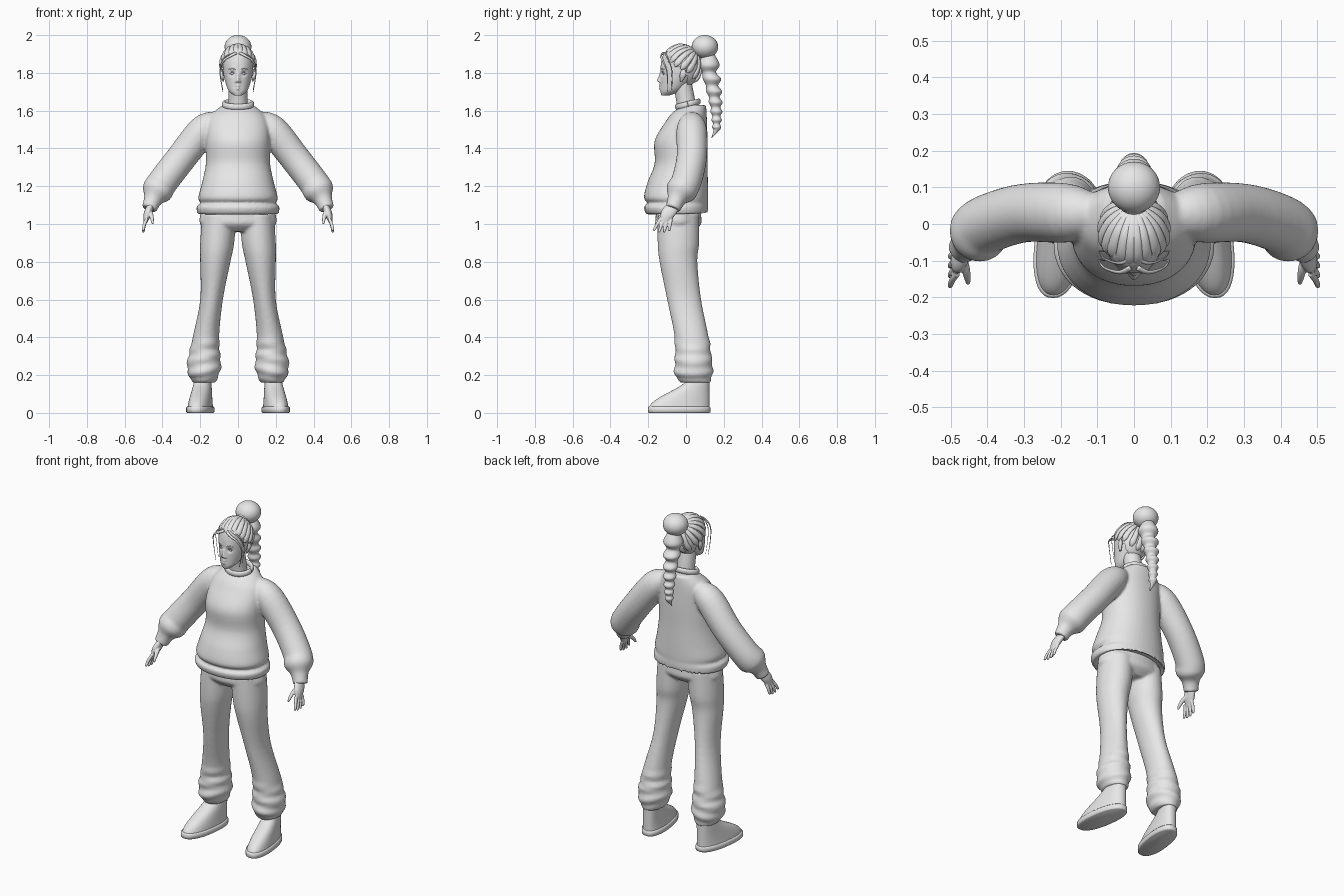
import bpy, bmesh, math
from mathutils import Vector

cube = bpy.data.objects.get("Cube")
if cube:
    bpy.data.objects.remove(cube, do_unlink=True)

shade = (.8, .8, .8, 1)
material = bpy.data.materials.new("light grey")
material.use_nodes = True
material.diffuse_color = shade
material.node_tree.nodes["Principled BSDF"].inputs["Base Color"].default_value = shade

skull = Vector((0, -.025, 1.83))
skull_radii = Vector((.09, .1, .113))


def face_side(point):
    return Vector((0, 1, 0))


def face_outward(point):
    return point - skull


def spline(keys, steps):
    """Catmull-Rom interpolation of key tuples."""
    padded = [keys[0], *keys, keys[-1]]
    rows = []
    for quad in zip(padded, padded[1:], padded[2:], padded[3:]):
        for i in range(steps):
            t = i / steps
            rows.append([b + t / 2 * (c - a + t * (2 * a - 5 * b + 4 * c - d + t * (3 * (b - c) + d - a)))
                         for a, b, c, d in zip(*quad)])
    return rows + [list(keys[-1])]


def skin(bm, frames, segments, power):
    """Bridge rings given as (centre, first axis, second axis)."""
    rings = []
    for centre, first, second in frames:
        ring = []
        for k in range(segments):
            angle = math.tau * k / segments
            c, s = [math.copysign(abs(w) ** (2 / power), w) for w in (math.cos(angle), math.sin(angle))]
            ring.append(bm.verts.new(centre + first * c + second * s))
        rings.append(ring)
    for low, high in zip(rings, rings[1:]):
        for k in range(segments):
            bm.faces.new((low[k - 1], low[k], high[k], high[k - 1]))
    bm.faces.new(rings[0][::-1])
    bm.faces.new(rings[-1])


def stack(bm, keys, segments=40, steps=5, power=2):
    """Level rings: z, half width, half depth, y, x."""
    frames = [(Vector((x, y, z)), Vector((wide, 0, 0)), Vector((0, deep, 0)))
              for z, wide, deep, y, x in spline(keys, steps)]
    skin(bm, frames, segments, power)


def tube(bm, keys, up=face_side, flat=1, segments=16, steps=5):
    """Rings across a path: x, y, z, radius; flat squashes along up."""
    rows = spline(keys, steps)
    points = [Vector(row[:3]) for row in rows]
    frames = []
    for i, (point, row) in enumerate(zip(points, rows)):
        along = (points[min(i + 1, len(points) - 1)] - points[max(i - 1, 0)]).normalized()
        side = up(point)
        side = (side - along * side.dot(along)).normalized()
        frames.append((point, side.cross(along) * row[3], side * row[3] * flat))
    skin(bm, frames, segments, power=2)


def ball(bm, centre, radii):
    verts = bmesh.ops.create_uvsphere(bm, u_segments=48, v_segments=24, radius=1)["verts"]
    bmesh.ops.scale(bm, vec=radii, verts=verts)
    bmesh.ops.translate(bm, vec=centre, verts=verts)


def mirror(bm):
    copy = bmesh.ops.duplicate(bm, geom=bm.verts[:] + bm.edges[:] + bm.faces[:])["geom"]
    for item in copy:
        if isinstance(item, bmesh.types.BMVert):
            item.co.x *= -1


def finish(name, bm, voxel=0):
    """Make the object; a voxel size blends overlapping pieces into one surface."""
    bmesh.ops.recalc_face_normals(bm, faces=bm.faces)
    mesh = bpy.data.meshes.new(name)
    bm.to_mesh(mesh)
    bm.free()
    mesh.materials.append(material)
    mesh.shade_smooth()
    part = bpy.data.objects.new(name, mesh)
    bpy.context.collection.objects.link(part)
    if voxel:
        remesh = part.modifiers.new("blend", "REMESH")
        remesh.mode, remesh.voxel_size, remesh.use_smooth_shade = "VOXEL", voxel, True
        soften = part.modifiers.new("soften", "SMOOTH")
        soften.factor, soften.iterations = .5, 4


# Sweater: mirrored puffed sleeves blended with the body
bm = bmesh.new()
tube(bm, [(.1, .03, 1.55, .05), (.18, .03, 1.5, .08), (.3, .03, 1.35, .08), (.4, 0, 1.22, .08),
          (.43, -.03, 1.17, .08), (.45, -.05, 1.13, .05), (.47, -.07, 1.08, .04)], segments=32)
mirror(bm)
body = [(1.07, .18, .13), (1.05, .21, .16), (1.09, .22, .17), (1.11, .2, .16), (1.14, .21, .17), (1.22, .19, .16),
        (1.32, .17, .14), (1.44, .17, .14), (1.54, .16, .11), (1.59, .13, .09), (1.63, .08, .06)]
stack(bm, [(z, wide, deep, .1 - .9 * deep, 0) for z, wide, deep in body], segments=48, power=2.15)
finish("sweater", bm, voxel=.008)

# Ribbed collar, lower at the front
bm = bmesh.new()
angles = [math.tau * k / 40 for k in range(41)]
tube(bm, [(.076 * math.cos(a), .01 + .058 * math.sin(a), 1.634 + .014 * math.sin(a), .01) for a in angles],
     up=lambda point: Vector((0, 0, 1)), flat=1.6, steps=1)
finish("collar", bm)

# Trousers: gathered legs blended with the hips
bm = bmesh.new()
stack(bm, [(1.05, .09, .11, -.04, .1), (.9, .09, .11, -.04, .11), (.8, .08, .1, -.04, .12), (.6, .06, .09, -.01, .14),
           (.4, .07, .09, .03, .17), (.26, .09, .1, .04, .18), (.2, .08, .1, .04, .18), (.16, .06, .08, .05, .18)])
bm.normal_update()
for vert in bm.verts:
    if .18 < vert.co.z < .38:
        vert.co += vert.normal * .005 * math.sin(vert.co.z * 90 + vert.co.x * 20)
mirror(bm)
stack(bm, [(1.13, .18, .12, -.04, 0), (1.05, .2, .12, -.04, 0), (1, .2, .12, -.04, 0), (.96, .14, .08, -.04, 0)])
finish("trousers", bm, voxel=.008)


# Feet: everything is built straight, then turned out and mirrored
def finish_feet(name, keys, steps=1):
    bm = bmesh.new()
    stack(bm, keys, steps=steps, power=2.3)
    for vert in bm.verts:
        vert.co.x -= .13 * vert.co.y
    mirror(bm)
    finish(name, bm)


heel = .125
upper = []
for i in range(17):
    t = i / 16
    deep = .063 + .098 * max(math.cos(t * math.pi / 2), 0) ** 1.5
    upper.append((.02 + .15 * t, .064 - .02 * t, deep, heel - deep, .195))
upper.append((.15, .035, .05, .05, .195))
finish_feet("shoe_uppers", upper)
finish_feet("shoe_soles", [(z, .07 - inset, .166 - inset, -.036, .195)
                           for z, inset in ((0, .006), (.004, 0), (.028, 0), (.034, .006))])
finish_feet("ankles", [(z, .036, .042, .05, .195) for z in (.1, .24)])

# Hands: palm, four fanned fingers and a thumb
bm = bmesh.new()
tube(bm, [(.45, -.05, 1.13, .02), (.465, -.07, 1.09, .02), (.48, -.1, 1.05, .02), (.49, -.115, 1.01, .01)], flat=1.8)
for i in range(4):
    knuckle = Vector((.482, -.135 + .019 * i, 1.03))
    reach = Vector((.02, -.036 + .008 * i, -.065 - .01 * math.sin(i)))
    finger = []
    for t, radius in ((0, .009), (.5, .009), (.95, .007), (1, .002)):
        joint = knuckle + reach * t
        finger.append((joint.x + .004 * math.sin(math.pi * t), joint.y, joint.z, radius))
    tube(bm, finger, segments=12)
tube(bm, [(.47, -.08, 1.07, .012), (.46, -.12, 1.05, .012), (.454, -.15, 1.02, .009), (.453, -.163, 1, .005)],
     up=lambda point: Vector((1, 0, 0)))
mirror(bm)
finish("hands", bm, voxel=.0035)

# Neck
bm = bmesh.new()
stack(bm, [(1.58, .06, .05, 0, 0), (1.64, .05, .05, 0, 0), (1.75, .05, .05, -.02, 0)])
finish("neck", bm)

# Head, with features pushed in or out of the face: x, z, size, depth
bm = bmesh.new()
stack(bm, [(1.68, .02, .02, -.11, 0), (1.7, .045, .05, -.085, 0), (1.73, .06, .07, -.065, 0), (1.79, .076, .095, -.04, 0),
           (1.86, .08, .095, -.036, 0), (1.91, .07, .08, -.03, 0), (1.94, .01, .02, -.03, 0)], segments=128, steps=14)
nose = [(0, 1.79, .01, .007), (0, 1.773, .01, .01), (0, 1.759, .01, .017), (.011, 1.754, .006, .008)]
sockets = [(.03, 1.797, .013, -.01), (.03, 1.82, .014, .003)]
mouth = [(0, 1.731, .011, .007), (0, 1.717, .01, .006), (0, 1.724, .004, -.004), (.012, 1.724, .004, -.003)]
for vert in bm.verts:
    if vert.co.y < -.05:
        x, z = abs(vert.co.x), vert.co.z
        for across, height, size, depth in nose + sockets + mouth:
            vert.co.y -= depth * math.exp(-((x - across) ** 2 + (z - height) ** 2) / size ** 2)
finish("head", bm)

# Eyes, lids and brows, ears
bm = bmesh.new()
ball(bm, (.03, -.111, 1.796), (.012, .012, .009))
mirror(bm)
finish("eyes", bm)
bm = bmesh.new()
for start, middle, end in (((.016, -.12, 1.794), (.03, -.125, 1.804), (.044, -.114, 1.796)),
                           ((.013, -.133, 1.817), (.03, -.13, 1.823), (.05, -.113, 1.818))):
    tube(bm, [(*start, .001), (*middle, .003), (*end, .001)], segments=8)
mirror(bm)
finish("lids_and_brows", bm)
bm = bmesh.new()
stack(bm, [(1.755, .004, .006, -.025, .077), (1.79, .009, .017, -.016, .087), (1.82, .004, .008, -.014, .085)])
mirror(bm)
finish("ears", bm)


# Hair cap cut along the hairline
def below_hairline(point):
    temple = -.065 if point.z > 1.825 else .005
    return point.z < 1.888 and (point.y < temple or point.z < 1.735)


bm = bmesh.new()
ball(bm, skull, skull_radii)
bmesh.ops.delete(bm, geom=[f for f in bm.faces if below_hairline(f.calc_center_median())], context="FACES")
finish("hair_cap", bm)

# Locks combed over the skull from the hairline to the tie
bm = bmesh.new()
tie = Vector((0, .05, 1.92))
hairline = spline([(.01, -.12, 1.89), (.06, -.095, 1.88), (.085, -.06, 1.835), (.09, .01, 1.8), (.02, .06, 1.735)], 2)
for root in hairline:
    lock = []
    for i in range(7):
        t = i / 6
        offset = Vector(root).lerp(tie, t) - skull
        reach = Vector([o / r for o, r in zip(offset, skull_radii)]).length
        point = skull + offset / reach * (1 + .05 * math.sin(math.pi * t))
        lock.append((*point, .018 * (1 - t / 2) * min(.4 + i, 1)))
    tube(bm, lock, up=face_outward, flat=.55)
# Loose strands framing the face
strand = [(.01, -.12, 1.905), (.04, -.132, 1.89), (.08, -.12, 1.86), (.095, -.1, 1.8), (.08, -.1, 1.7)]
for size, back in ((.009, 0), (.006, .025)):
    tube(bm, [(x, y + back, z + back / 2, size * (1 - i / 5)) for i, (x, y, z) in enumerate(strand)],
         up=face_outward, flat=.6)
mirror(bm)
finish("hair_locks", bm)

# Bun and the band at its base
bm = bmesh.new()
ball(bm, (0, .1, 1.938), (.071, .07, .062))
ball(bm, (0, .05, 1.915), (.037, .03, .037))
finish("bun", bm)

# Hanging braid of shrinking bulges
bm = bmesh.new()
braid = [(1.9, .03, .03, .12, 0)]
z, radius = 1.885, .056
while z > 1.53:
    y = .122 + .04 * math.sin(min((1.885 - z) * 5, 2.4))
    braid += [(z - radius * .75, radius, radius, y, 0), (z - radius * 1.45, radius * .66, radius * .66, y, 0)]
    z -= radius * 1.45
    radius *= .87
braid.append((z - .04, .002, .002, .136, 0))
stack(bm, braid, segments=28)
finish("braid", bm)
